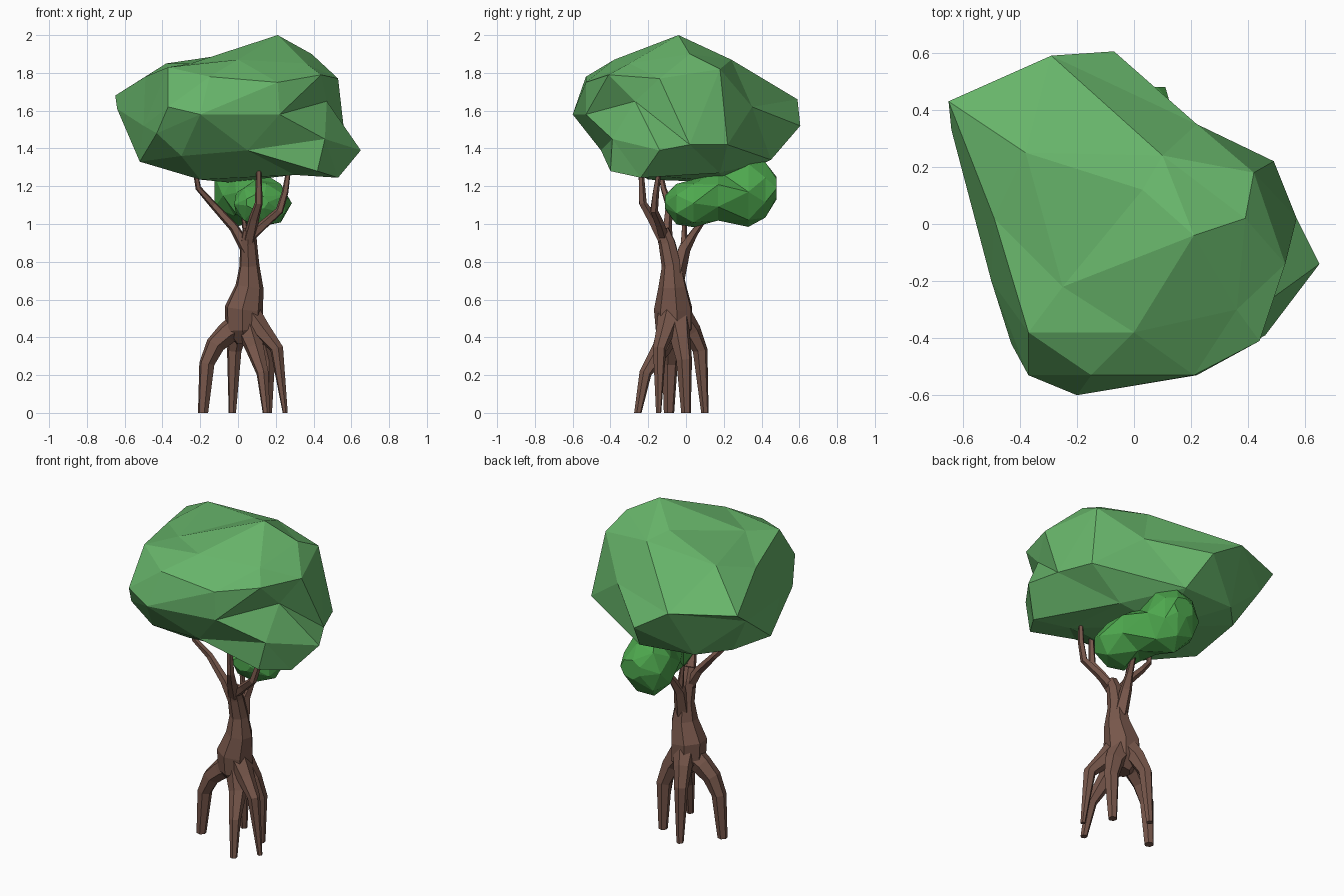
import bpy, bmesh, math
from mathutils import Vector


def material(name, rgb):
    m = bpy.data.materials.new(name)
    m.diffuse_color = (*rgb, 1)
    return m


LEAF = material("leaf green", (0.135, 0.456, 0.143))
BUSH = material("bright leaf green", (0.076, 0.392, 0.076))
BARK = material("bark brown", (0.185, 0.095, 0.070))


def finish(bm, name, mat):
    bmesh.ops.recalc_face_normals(bm, faces=bm.faces[:])
    mesh = bpy.data.meshes.new(name)
    bm.to_mesh(mesh)
    bm.free()
    mesh.materials.append(mat)
    ob = bpy.data.objects.new(name, mesh)
    bpy.context.collection.objects.link(ob)
    return ob


def star_blob(name, pts, centre, radii, mat):
    """Faceted blob: hull of the directions, then moved out to the true points."""
    bm = bmesh.new()
    c = Vector(centre)
    real = {}
    for p in pts:
        d = Vector(((p[i] - c[i]) / radii[i] for i in range(3))).normalized()
        real[bm.verts.new(d)] = Vector(p)
    bmesh.ops.convex_hull(bm, input=bm.verts[:])
    for v in bm.verts:
        v.co = real[v]
    return finish(bm, name, mat)


def loft(name, rings, mat, tri=False):
    bm = bmesh.new()
    loops = [[bm.verts.new(p) for p in r] for r in rings]
    n = len(loops[0])
    for a, b in zip(loops, loops[1:]):
        for i in range(n):
            bm.faces.new((a[i], a[(i + 1) % n], b[(i + 1) % n], b[i]))
    bm.faces.new(loops[0])
    bm.faces.new(loops[-1])
    if tri:
        bmesh.ops.triangulate(bm, faces=bm.faces[:])
    return finish(bm, name, mat)


def tube(name, path, sides=6, flat_end=False):
    """Tapered limb; path holds (x, y, z, radius)."""
    pts = [Vector(p[:3]) for p in path]
    rings = []
    for i, p in enumerate(pts):
        t = (pts[min(i + 1, len(pts) - 1)] - pts[max(i - 1, 0)]).normalized()
        if flat_end and i == len(pts) - 1:
            t = Vector((0, 0, -1))
        u = t.cross(Vector((0.3, 1, 0))).normalized()
        w = t.cross(u)
        r = path[i][3]
        rings.append([p + r * (math.cos(a) * u + math.sin(a) * w)
                      for a in (math.tau * k / sides for k in range(sides))])
    return loft(name, rings, BARK)


# Main canopy
canopy = [
    (0.21, -0.04, 2.0), (0.03, 0.12, 1.91), (0.39, 0.02, 1.90), (0.53, -0.14, 1.77),
    (-0.38, 0.25, 1.85), (-0.15, -0.53, 1.78), (0.21, -0.53, 1.75), (-0.37, -0.38, 1.83),
    (0.0, -0.38, 1.87), (0.44, -0.41, 1.79), (0.36, -0.30, 1.85), (-0.29, 0.59, 1.66),
    (-0.07, 0.605, 1.52), (-0.65, 0.43, 1.68), (-0.64, 0.33, 1.61), (0.10, 0.24, 1.87),
    (0.22, 0.35, 1.62), (0.42, 0.18, 1.82), (0.49, 0.22, 1.42), (0.57, 0.02, 1.42),
    (0.65, -0.14, 1.39), (0.46, -0.39, 1.45), (0.42, -0.40, 1.28), (0.53, -0.24, 1.245),
    (0.47, -0.27, 1.65), (-0.20, -0.60, 1.58), (0.22, -0.53, 1.58), (-0.37, -0.53, 1.62),
    (-0.43, -0.42, 1.48), (0.05, -0.45, 1.39), (-0.30, -0.40, 1.36), (-0.52, -0.08, 1.33),
    (-0.50, -0.20, 1.52), (-0.49, 0.02, 1.78), (-0.20, -0.20, 1.235), (-0.05, 0.20, 1.22),
    (0.25, 0.18, 1.27), (-0.35, 0.42, 1.36), (-0.50, 0.26, 1.37), (0.0, 0.45, 1.34),
    (-0.25, -0.22, 1.85), (0.30, -0.20, 1.26),
]
star_blob("main_canopy", canopy, (0, 0, 1.55), (0.6, 0.55, 0.36), LEAF)

# Small lower foliage clump: rings along y as (y, x centre, z centre, x radius, z radius)
clump = [(-0.11, 0.10, 1.115, 0.06, 0.04), (-0.05, 0.12, 1.105, 0.14, 0.11),
         (0.04, 0.13, 1.11, 0.155, 0.13), (0.17, 0.08, 1.15, 0.16, 0.135),
         (0.33, 0.02, 1.17, 0.16, 0.19), (0.42, 0.01, 1.18, 0.13, 0.15),
         (0.48, 0.04, 1.19, 0.07, 0.06)]
rings = []
for j, (y, cx, cz, rx, rz) in enumerate(clump):
    rings.append([(cx + rx * math.cos(a), y, cz + rz * math.sin(a))
                  for a in (math.tau * (k + 0.5 * (j % 2)) / 7 for k in range(7))])
loft("lower_foliage", rings, BUSH, True)

# Trunk
tube("trunk", [(0.04, -0.06, 0.37, 0.05), (0.03, -0.06, 0.44, 0.10), (0.03, -0.065, 0.55, 0.105),
               (0.06, -0.07, 0.67, 0.076), (0.06, -0.075, 0.78, 0.054),
               (0.055, -0.10, 0.90, 0.046), (0.06, -0.125, 0.97, 0.036)], 7)

# Stilt roots
roots = {
    "left": [(0.03, -0.06, 0.48, 0.075), (-0.06, -0.07, 0.42, 0.06), (-0.12, -0.08, 0.36, 0.052),
             (-0.165, -0.085, 0.26, 0.042), (-0.185, -0.09, 0, 0.028)],
    "front": [(0.05, -0.08, 0.46, 0.07), (0.09, -0.13, 0.34, 0.05),
              (0.13, -0.215, 0.21, 0.033), (0.15, -0.255, 0, 0.02)],
    "right": [(0.05, -0.08, 0.53, 0.07), (0.13, -0.11, 0.43, 0.05),
              (0.205, -0.14, 0.34, 0.036), (0.25, -0.145, 0, 0.014)],
    "back_right": [(0.06, -0.05, 0.48, 0.075), (0.12, -0.03, 0.39, 0.055),
                   (0.155, -0.01, 0.28, 0.043), (0.155, 0.0, 0, 0.026)],
    "back": [(0.03, -0.04, 0.52, 0.07), (0.0, 0.03, 0.43, 0.052),
             (-0.02, 0.075, 0.33, 0.04), (-0.03, 0.1, 0, 0.02)],
}
for side, path in roots.items():
    tube(side + "_root", path, 6, True)

# Branches
branches = {
    "left": [(0.05, -0.10, 0.86, 0.035), (-0.02, -0.10, 0.98, 0.026), (-0.13, -0.09, 1.10, 0.02),
             (-0.21, -0.12, 1.19, 0.016), (-0.23, -0.14, 1.30, 0.012)],
    "middle": [(0.06, -0.12, 0.92, 0.035), (0.085, -0.18, 1.03, 0.028),
               (0.11, -0.23, 1.11, 0.022), (0.11, -0.24, 1.30, 0.014)],
    "right": [(0.06, -0.12, 0.93, 0.03), (0.14, -0.14, 1.0, 0.025), (0.22, -0.17, 1.07, 0.022),
              (0.25, -0.16, 1.17, 0.018), (0.27, -0.14, 1.30, 0.012)],
    "back": [(0.06, -0.05, 0.72, 0.045), (0.05, -0.01, 0.87, 0.035),
             (0.065, 0.04, 0.95, 0.022), (0.09, 0.11, 1.05, 0.015)],
    "back_twig": [(0.05, -0.01, 0.87, 0.025), (0.04, -0.01, 0.95, 0.016), (0.03, -0.01, 1.03, 0.012)],
}
for side, path in branches.items():
    tube(side + "_branch", path, 5)
